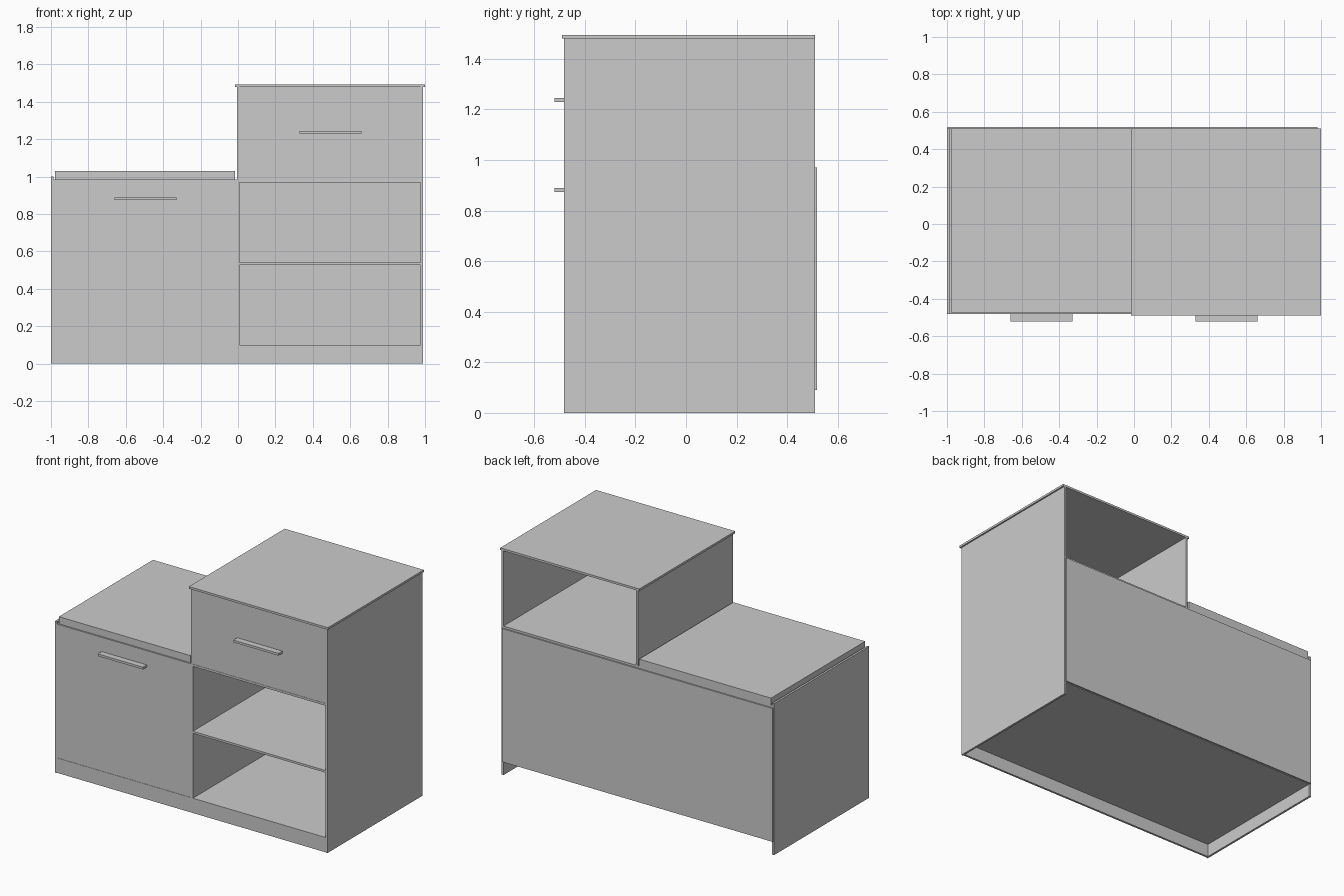
import bpy
import bmesh

if "Cube" in bpy.data.objects:
    bpy.data.objects.remove(bpy.data.objects["Cube"])


def box(name, x, y, z):
    """Axis-aligned board given its (min, max) on each axis."""
    bm = bmesh.new()
    bmesh.ops.create_cube(bm, size=1.0)
    for v in bm.verts:
        v.co = [lo + (c + 0.5) * (hi - lo) for c, (lo, hi) in zip(v.co, (x, y, z))]
    mesh = bpy.data.meshes.new(name)
    bm.to_mesh(mesh)
    bm.free()
    obj = bpy.data.objects.new(name, mesh)
    bpy.context.collection.objects.link(obj)
    return obj


T = 0.014                       # board thickness
FRONT, BACK = -0.482, 0.51      # carcass depth
LEFT, RIGHT = -0.986, 0.976     # inner faces of the side panels
DIV = (-0.006, -0.006 + T)      # divider between the two halves
BASE, MID, TOP = 0.086, 0.97, 1.48
depth = (FRONT, BACK)
inner = (LEFT, RIGHT)
right_bay = (DIV[1], RIGHT)

# Side panels
box("left_side_panel", (LEFT - T, LEFT), depth, (0, 1.0))
box("right_side_panel", (RIGHT, RIGHT + T), depth, (0, TOP))

# Dividers, lower and upper
box("lower_divider", DIV, depth, (BASE + T, MID))
box("upper_divider", DIV, depth, (MID + T, TOP))

# Horizontal boards and plinth
box("bottom_board", inner, depth, (BASE, BASE + T))
box("middle_board", inner, depth, (MID, MID + T))
box("open_shelf", right_bay, depth, (0.528, 0.528 + T))
box("top_board", (-0.016, 1.0), (-0.49, BACK), (TOP, TOP + T))
box("plinth", inner, (FRONT + 0.004, FRONT + 0.004 + T), (0, BASE))

# Back panel, covering the lower part only
box("back_panel", (-0.996, 0.982), (BACK, 0.519), (0.09, MID))

# Door and drawer fronts
face = (FRONT + 0.002, FRONT + 0.002 + T)
box("door", (LEFT, DIV[0]), face, (BASE + T, MID))
box("drawer_front", right_bay, face, (MID + T, TOP))

# Handles
for name, x, z in (("door_handle", -0.66, 0.874), ("drawer_handle", 0.33, 1.23)):
    box(name, (x, x + 0.33), (-0.52, face[0]), (z, z + 0.015))

# Seat cushion on the lower half
box("seat_cushion", (-0.978, -0.015), (-0.472, BACK), (MID + T, 1.031))
